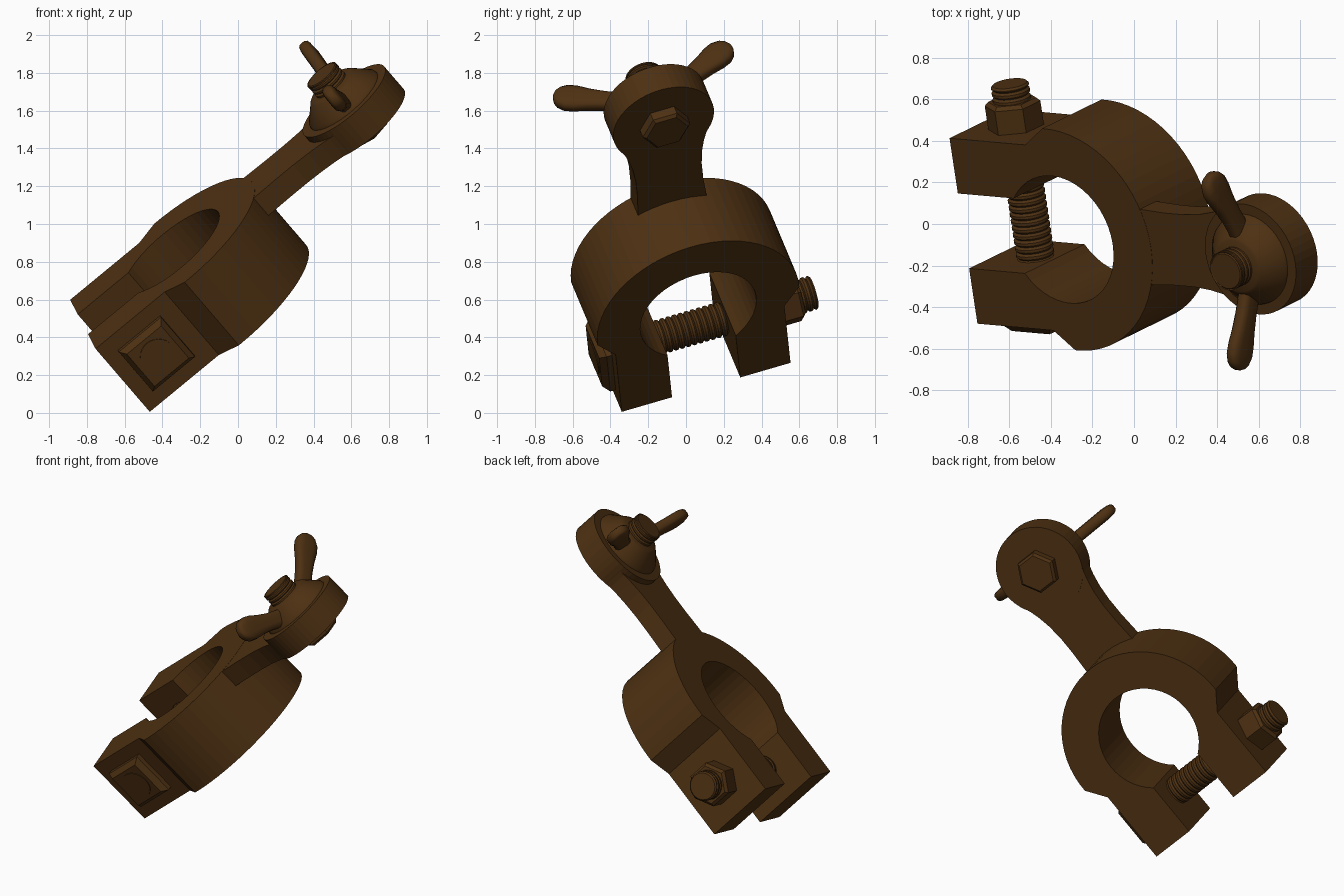
import bpy, bmesh
from math import sin, cos, pi, radians, atan2, sqrt
from mathutils import Vector, Matrix

old = bpy.data.objects.get("Cube")
if old:
    bpy.data.objects.remove(old, do_unlink=True)

# Single dark bronze colour
bronze = bpy.data.materials.new("dark_bronze")
bronze.use_nodes = True
COLOR = (0.075, 0.03, 0.006, 1)
bronze.diffuse_color = COLOR
bronze.node_tree.nodes["Principled BSDF"].inputs["Base Color"].default_value = COLOR

# Tilted frame of the clamp: u along the arm, v along the clamp bolt, w along the ring axis
V = Vector((-0.143, 0.95, 0.276)).normalized()
W = Vector((-0.622, -0.302, 0.723))
W = (W - V * W.dot(V)).normalized()
U = V.cross(W)
FRAME = Matrix.Translation((-0.208, -0.005, 0.689)) @ Matrix((U, V, W)).transposed().to_4x4()


def finish(name, bm, smooth=None):
    bmesh.ops.recalc_face_normals(bm, faces=bm.faces)
    bm.transform(FRAME)
    me = bpy.data.meshes.new(name)
    bm.to_mesh(me)
    bm.free()
    me.materials.append(bronze)
    if smooth:
        me.shade_smooth()
        me.set_sharp_from_angle(angle=radians(smooth))
    ob = bpy.data.objects.new(name, me)
    bpy.context.collection.objects.link(ob)
    return ob


def loft(name, rings, smooth=None):
    """Join matching point loops in order and cap both ends."""
    bm = bmesh.new()
    loops = [[bm.verts.new(p) for p in ring] for ring in rings]
    n = len(loops[0])
    for a, b in zip(loops, loops[1:]):
        for i in range(n):
            j = (i + 1) % n
            bm.faces.new((a[i], a[j], b[j], b[i]))
    bm.faces.new(loops[0][::-1])
    bm.faces.new(loops[-1])
    return finish(name, bm, smooth)


def turned(name, profile, axis, at, sides, start=0.0, smooth=None):
    """Turn (radius, height) pairs about the v or w axis at u = at."""
    rings = []
    for r, h in profile:
        ring = []
        for i in range(sides):
            a = start + 2 * pi * i / sides
            c, s = at + r * cos(a), r * sin(a)
            ring.append((c, s, h) if axis == "w" else (c, h, s))
        rings.append(ring)
    return loft(name, rings, smooth)


def arc(r, a0, a1, n):
    return [(r * cos(a0 + (a1 - a0) * i / n), r * sin(a0 + (a1 - a0) * i / n)) for i in range(n + 1)]


def plate(name, outline, lo, hi):
    return loft(name, [[(u, v, w) for u, v in outline] for w in (lo, hi)])


def thread(r, lo, hi, pitch=0.034):
    """Zigzag thread profile between two heights."""
    prof, h = [], lo
    while h + pitch < hi:
        prof += [(r, h), (r, h + pitch * 0.4), (r * 0.88, h + pitch * 0.7)]
        h += pitch
    return prof + [(r, h), (r, hi - 0.01), (r * 0.9, hi)]


# Split ring with two jaws
R, HOLE, GAP, JAW, END, HALF = 0.562, 0.323, 0.19, 0.47, -0.61, 0.231
a_out = pi / 2 + 0.026
a_in = pi - atan2(GAP, sqrt(HOLE ** 2 - GAP ** 2))
outline = arc(R, -a_out, a_out, 32)
outline += [(-0.135, JAW), (END, JAW), (END, GAP)]
outline += arc(HOLE, a_in, -a_in, 36)
outline += [(END, -GAP), (END, -JAW), (-0.135, -JAW)]
plate("clamp_ring", outline, -HALF, HALF)

# Clamp bolt with hex nut and square head
BOLT = -0.38
turned("clamp_bolt", thread(0.093, -0.48, 0.69), "v", BOLT, 28)
turned("clamp_nut", [(0.137, JAW - 0.01), (0.137, 0.59), (0.118, 0.608)], "v", BOLT, 6, pi / 6)
Q = sqrt(2)
turned("square_head", [(0.145 * Q, -JAW + 0.01), (0.145 * Q, -0.5), (0.118 * Q, -0.535)],
       "v", BOLT, 4, pi / 4)
turned("head_disc", [(0.095, -0.53), (0.095, -0.54)], "v", BOLT, 28)

# Arm flaring out into a round eye
EYE, EYE_R = 1.215, 0.28
edge = [(0.45, 0.195), (0.55, 0.19), (0.68, 0.183), (0.8, 0.183), (0.9, 0.192),
        (0.98, 0.208), (1.04, 0.226), (1.1, 0.252), (1.16, 0.272)]
plate("arm", edge + [(u, -v) for u, v in reversed(edge)], 0.103, HALF - 0.001)
turned("arm_eye", [(EYE_R, 0.1), (EYE_R, 0.268)], "w", EYE, 48)

# Hinge bolt with hex head below and threaded end above
turned("hinge_bolt_head", [(0.115, 0.035), (0.132, 0.05), (0.132, 0.11)], "w", EYE, 6, pi / 6)
turned("hinge_stud", thread(0.098, 0.25, 0.46, 0.026), "w", EYE, 28)

# Wing nut: tapered hub and two paddles
turned("wing_nut_hub", [(0.23, 0.26), (0.225, 0.285), (0.145, 0.37), (0.13, 0.38)], "w", EYE, 40,
       smooth=35)
steps = [(0, 0.065), (0.1, 0.054), (0.17, 0.054), (0.25, 0.062), (0.32, 0.075),
         (0.37, 0.076), (0.41, 0.06), (0.43, 0.038), (0.44, 0.012)]
TILT = radians(27)
for side, name in ((1, "left_wing"), (-1, "right_wing")):
    rings = []
    for t, half in steps:
        thick = 0.036 if t < 0.4 else 0.036 * (half / 0.076) ** 0.5
        ring = []
        for i in range(16):
            a = 2 * pi * i / 16
            # Rounded-box cross-section
            x = thick * max(-1, min(1, 1.25 * cos(a)))
            k = half * max(-1, min(1, 1.1 * sin(a)))
            ring.append((EYE + x, side * (0.1 + t * cos(TILT) - k * sin(TILT)),
                         0.285 + t * sin(TILT) + k * cos(TILT)))
        rings.append(ring)
    loft(name, rings, 50)
